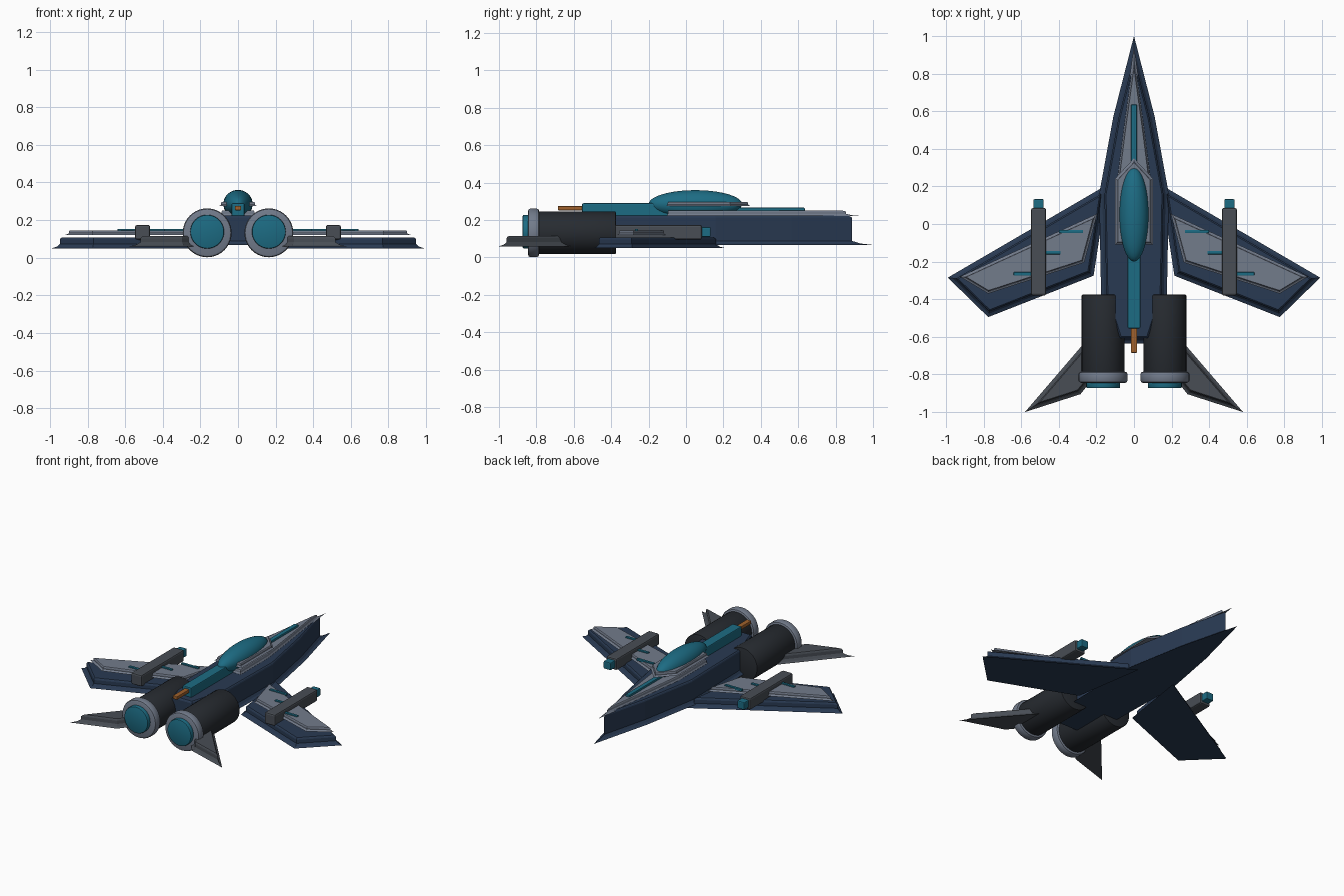
import bpy, bmesh, math
from mathutils import Vector

if "Cube" in bpy.data.objects:
    bpy.data.objects.remove(bpy.data.objects["Cube"])


def material(name, rgb):
    m = bpy.data.materials.new(name)
    m.diffuse_color = (*rgb, 1)
    m.use_nodes = True
    m.node_tree.nodes["Principled BSDF"].inputs["Base Color"].default_value = m.diffuse_color
    return m


NAVY = material("navy", (0.022, 0.042, 0.085))
TEAL = material("teal", (0.012, 0.15, 0.23))
BLACK = material("charcoal", (0.02, 0.024, 0.03))
STEEL = material("dark_steel", (0.065, 0.075, 0.09))
PANEL = material("pale_panel", (0.17, 0.2, 0.26))
ORANGE = material("orange", (0.35, 0.12, 0.025))


def finish(name, bm, mat):
    bmesh.ops.recalc_face_normals(bm, faces=bm.faces[:])
    me = bpy.data.meshes.new(name)
    bm.to_mesh(me)
    bm.free()
    ob = bpy.data.objects.new(name, me)
    bpy.context.collection.objects.link(ob)
    me.materials.append(mat)
    return ob


def smooth(ob):
    bpy.ops.object.select_all(action='DESELECT')
    ob.select_set(True)
    bpy.context.view_layer.objects.active = ob
    bpy.ops.object.shade_smooth_by_angle(angle=math.radians(35))


def inset(pts, d):
    """Mitred inward offset of a closed outline."""
    pts = [Vector(p) for p in pts]
    n = len(pts)
    area = sum(pts[i].x * pts[(i + 1) % n].y - pts[(i + 1) % n].x * pts[i].y for i in range(n))
    s = 1 if area > 0 else -1
    out = []
    for i, p in enumerate(pts):
        a = (p - pts[i - 1]).normalized()
        b = (pts[(i + 1) % n] - p).normalized()
        na, nb = Vector((-a.y, a.x)) * s, Vector((-b.y, b.x)) * s
        out.append(p + (na + nb) * d / (1 + na.dot(nb)))
    return out


def plate(name, pts, z0, z1, d, mat):
    """Solid plate with a thin flared foot and a softened top rim."""
    h = z1 - z0
    foot = min(0.022, h * 0.4)
    rim = min(0.012, h * 0.25)
    levels = [(0, z0), (0.6 * d, z0 + foot * 0.35), (d, z0 + foot),
              (d, z1 - rim), (d * 1.1, z1 - rim * 0.4), (d * 1.3, z1)]
    bm = bmesh.new()
    rings = [[bm.verts.new((p.x, p.y, z)) for p in inset(pts, o)] for o, z in levels]
    n = len(pts)
    for lo, hi in zip(rings, rings[1:]):
        for i in range(n):
            bm.faces.new((lo[i], lo[(i + 1) % n], hi[(i + 1) % n], hi[i]))
    bm.faces.new(rings[0][::-1])
    bm.faces.new(rings[-1])
    return finish(name, bm, mat)


def mirrored(half):
    """Close a half outline (x >= 0, front to back) across x = 0."""
    return half + [(-x, y) for x, y in reversed(half) if x > 0]


def box(name, x, y, z, mat, bevel=0.006):
    bm = bmesh.new()
    bmesh.ops.create_cube(bm, size=1)
    for v in bm.verts:
        for k, (a, b) in enumerate((x, y, z)):
            v.co[k] = (a + b) / 2 + v.co[k] * (b - a)
    bmesh.ops.bevel(bm, geom=bm.edges[:], offset=bevel, segments=2, profile=0.5, affect='EDGES')
    return finish(name, bm, mat)


def drum(name, x, z, r, y0, y1, mat, bevel):
    """Cylinder along y with rounded end rims."""
    prof = [(r - bevel, y0), (r - bevel * 0.3, y0 + bevel * 0.3), (r, y0 + bevel),
            (r, y1 - bevel), (r - bevel * 0.3, y1 - bevel * 0.3), (r - bevel, y1)]
    n = 40
    bm = bmesh.new()
    rings = [[bm.verts.new((x + q * math.cos(2 * math.pi * i / n), y,
                            z + q * math.sin(2 * math.pi * i / n))) for i in range(n)]
             for q, y in prof]
    for a, b in zip(rings, rings[1:]):
        for i in range(n):
            bm.faces.new((a[i], a[(i + 1) % n], b[(i + 1) % n], b[i]))
    bm.faces.new(rings[0])
    bm.faces.new(rings[-1])
    smooth(finish(name, bm, mat))


# Fuselage and nose panel
plate("fuselage", mirrored([(0, 1.0), (0.11, 0.57), (0.185, 0.16), (0.175, -0.38), (0.095, -0.635)]),
      0.067, 0.225, 0.028, NAVY)
plate("nose_panel", mirrored([(0, 0.95), (0.062, 0.5), (0.1, 0.2), (0.1, -0.11)]),
      0.221, 0.252, 0.013, PANEL)
box("nose_stripe", (-0.015, 0.015), (0.25, 0.635), (0.245, 0.266), TEAL, 0.004)

# Canopy and its frame
plate("canopy_frame", mirrored([(0, 0.35), (0.102, 0.24), (0.102, -0.11)]), 0.274, 0.297, 0.012, PANEL)
bm = bmesh.new()
bmesh.ops.create_uvsphere(bm, u_segments=32, v_segments=20, radius=1)
for v in bm.verts:
    v.co = (v.co.x * 0.078, 0.05 + v.co.y * 0.25, 0.285 + v.co.z * 0.075)
smooth(finish("canopy", bm, TEAL))

# Dorsal spine and tail probe
box("dorsal_spine", (-0.034, 0.034), (-0.555, -0.08), (0.22, 0.29), TEAL)
box("tail_probe", (-0.017, 0.017), (-0.685, -0.545), (0.252, 0.275), ORANGE, 0.004)

# Paired parts
for side, s in (("left", -1), ("right", 1)):
    def flip(pts):
        return [(s * x, y) for x, y in pts]

    def span(a, b):
        return tuple(sorted((s * a, s * b)))

    # Swept wing with raised panel and stripes
    plate(f"wing_{side}", flip([(0.14, 0.21), (0.99, -0.285), (0.775, -0.495), (0.215, -0.275)]),
          0.05, 0.108, 0.026, NAVY)
    plate(f"wing_panel_{side}", flip([(0.195, 0.055), (0.925, -0.28), (0.775, -0.37), (0.265, -0.205)]),
          0.12, 0.145, 0.012, PANEL)
    for i, (a, b, y) in enumerate(((0.27, 0.4, -0.04), (0.39, 0.53, -0.152), (0.51, 0.64, -0.265))):
        box(f"wing_stripe_{side}_{i + 1}", span(a, b), (y - 0.009, y + 0.009), (0.138, 0.153), TEAL, 0.003)

    # Wing cannon
    box(f"cannon_{side}", span(0.467, 0.547), (-0.38, 0.085), (0.095, 0.174), STEEL, 0.01)
    box(f"cannon_tip_{side}", span(0.48, 0.535), (0.07, 0.132), (0.11, 0.162), TEAL)

    # Engine
    x = s * 0.164
    drum(f"engine_{side}", x, 0.132, 0.114, -0.8, -0.375, BLACK, 0.006)
    drum(f"engine_ring_{side}", x, 0.132, 0.13, -0.845, -0.785, PANEL, 0.014)
    drum(f"engine_glow_{side}", x, 0.138, 0.09, -0.873, -0.83, TEAL, 0.006)

    # Tail fin
    plate(f"tail_fin_{side}", flip([(0.215, -0.575), (0.58, -1.0), (0.285, -0.905), (0.2, -0.8)]),
          0.06, 0.115, 0.02, STEEL)
